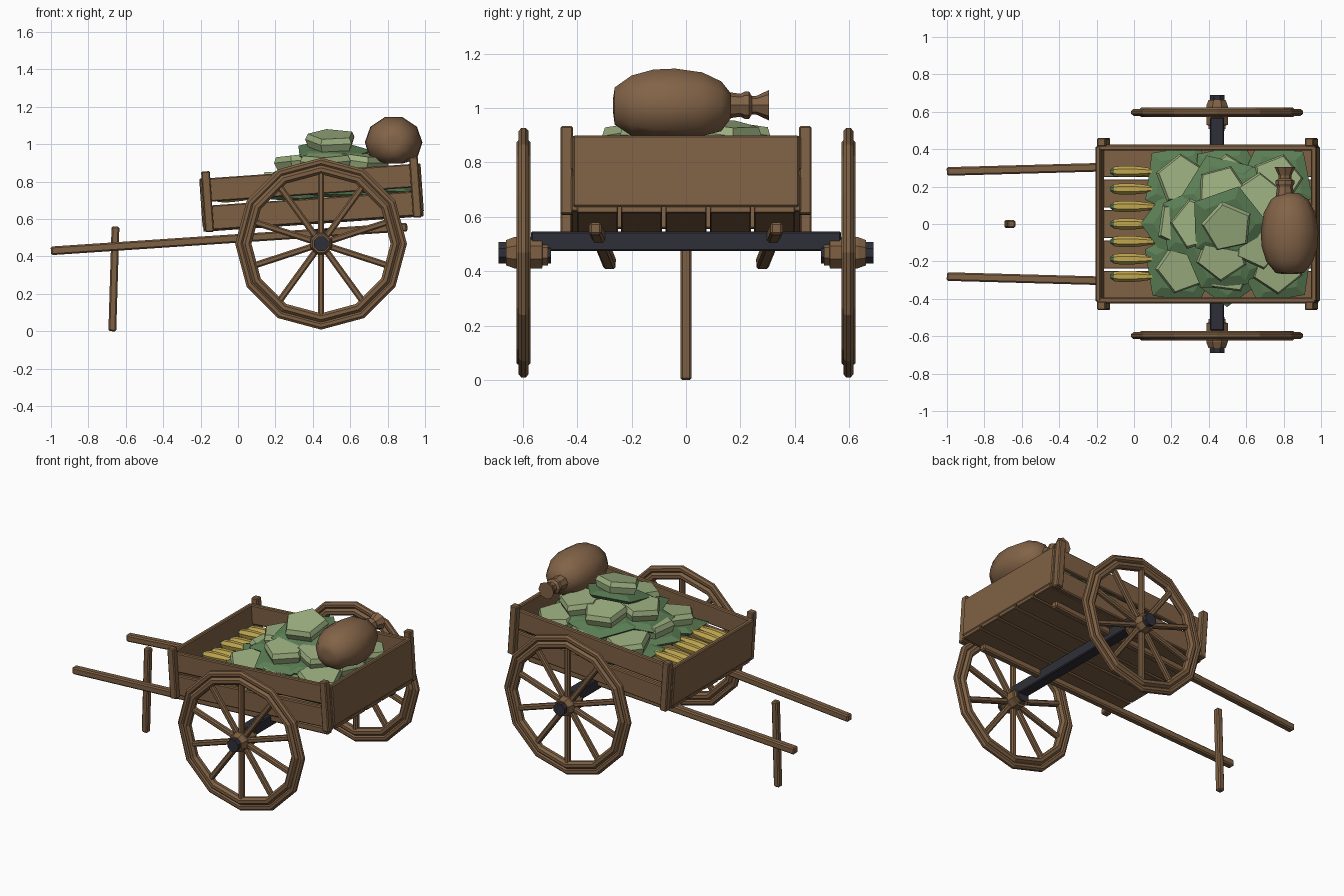
import bpy, bmesh, math, random
from mathutils import Matrix, Vector

if "Cube" in bpy.data.objects:
    bpy.data.objects.remove(bpy.data.objects["Cube"])

random.seed(4)

def material(name, rgb):
    m = bpy.data.materials.new(name)
    m.diffuse_color = (*rgb, 1)
    m.use_nodes = True
    m.node_tree.nodes["Principled BSDF"].inputs["Base Color"].default_value = m.diffuse_color
    return m

WOOD = material("brown wood", (0.21, 0.118, 0.057))
SACK = material("sack cloth", (0.225, 0.125, 0.064))
IRON = material("dark iron", (0.028, 0.028, 0.04))
LEAF = material("dark leaf green", (0.105, 0.21, 0.09))
HEAD = material("pale leaf green", (0.34, 0.44, 0.22))
CORN = material("corn yellow", (0.52, 0.38, 0.08))

def finish(name, bm, mats, matrix=Matrix(), smooth=False):
    bmesh.ops.transform(bm, matrix=matrix, verts=bm.verts)
    bmesh.ops.recalc_face_normals(bm, faces=bm.faces)
    me = bpy.data.meshes.new(name)
    for f in bm.faces:
        f.smooth = smooth
    bm.to_mesh(me)
    bm.free()
    for m in mats:
        me.materials.append(m)
    ob = bpy.data.objects.new(name, me)
    bpy.context.collection.objects.link(ob)
    return ob

def box(name, centre, size, mat, matrix=Matrix(), bevel=0.006):
    bm = bmesh.new()
    bmesh.ops.create_cube(bm, size=1)
    bmesh.ops.scale(bm, vec=size, verts=bm.verts)
    bmesh.ops.bevel(bm, geom=bm.edges[:], offset=bevel, segments=1, affect='EDGES')
    return finish(name, bm, [mat], matrix @ Matrix.Translation(centre))

def beam(name, a, b, w, mat, bevel=0.008):
    a, b = Vector(a), Vector(b)
    rot = (b - a).to_track_quat('Z', 'Y').to_matrix().to_4x4()
    return box(name, (0, 0, 0), (w, w, (b - a).length), mat,
               Matrix.Translation((a + b) / 2) @ rot, bevel)

def lathe(name, profile, n, mats, matrix=Matrix(), smooth=False, split=None):
    """Solid of revolution about z from (radius, height) points."""
    bm = bmesh.new()
    rings = [[bm.verts.new((r * math.cos(math.tau * i / n), r * math.sin(math.tau * i / n), z))
              for i in range(n)] for r, z in profile]
    for k in range(len(rings) - 1):
        for i in range(n):
            j = (i + 1) % n
            f = bm.faces.new((rings[k][i], rings[k][j], rings[k + 1][j], rings[k + 1][i]))
            if split is not None and k >= split:
                f.material_index = 1
    bm.faces.new(rings[0])
    top = bm.faces.new(rings[-1])
    if split is not None:
        top.material_index = 1
    return finish(name, bm, mats, matrix, smooth)

def ring(name, major, minor, depth, matrix):
    """Twelve-sided rim with an eight-sided section, axis along z."""
    bm = bmesh.new()
    loops = []
    for i in range(12):
        a = math.tau * i / 12
        loops.append([])
        for k in range(8):
            t = math.tau * (k + 0.5) / 8
            r = major + minor * math.cos(t)
            loops[-1].append(bm.verts.new((r * math.cos(a), r * math.sin(a), depth * math.sin(t))))
    for i in range(12):
        for k in range(8):
            p, q, l = loops[i], loops[(i + 1) % 12], (k + 1) % 8
            bm.faces.new((p[k], q[k], q[l], p[l]))
    return finish(name, bm, [WOOD], matrix)

# Wheels: tyre, felloe, spokes, hub and iron axle end on each side
WX, WZ = 0.444, 0.468
for s, side in ((-1, "front"), (1, "back")):
    M = Matrix.Translation((WX, s * 0.597, WZ)) @ Matrix.Rotation(-s * math.pi / 2, 4, 'X')
    ring(side + "_wheel_outer_rim", 0.438, 0.023, 0.02, M)
    ring(side + "_wheel_inner_rim", 0.396, 0.026, 0.028, M)
    for i in range(10):
        a = math.tau * i / 10 + math.pi / 2
        d = Vector((math.cos(a), 0, math.sin(a)))
        c = Vector((WX, s * 0.597, WZ))
        beam(side + "_wheel_spoke", c + d * 0.04, c + d * 0.395, 0.034, WOOD)
    lathe(side + "_hub", [(0.04, -0.09), (0.05, -0.09), (0.05, -0.07), (0.062, -0.068),
                          (0.062, 0.035), (0.05, 0.065), (0.03, 0.065)], 8, [WOOD],
          M @ Matrix.Rotation(math.pi / 8, 4, 'Z'))
    lathe(side + "_axle_end", [(0.042, -0.1), (0.042, 0.092)], 8, [IRON],
          M @ Matrix.Rotation(math.pi / 8, 4, 'Z'))

# Axle beam, handles and prop leg
box("axle_beam", (WX, 0, 0.51), (0.075, 1.14, 0.073), IRON)
for s in (-1, 1):
    beam("handle", (-1, s * 0.281, 0.43), (0.905, s * 0.333, 0.557), 0.046, WOOD)
beam("prop_leg", (-0.672, 0, 0.0), (-0.655, 0, 0.56), 0.042, WOOD)

# Sloping bed: floor planks, side planks, end boards and corner posts
BED = Matrix.Translation((0.404, 0, 0.572)) @ Matrix.Rotation(math.radians(-4), 4, 'Y')
for i in range(5):
    box("floor_plank", (0, (i - 2) * 0.163, 0.014), (1.18, 0.151, 0.026), WOOD, BED, 0.004)
for s in (-1, 1):
    box("lower_side_plank", (0, s * 0.408, 0.073), (1.17, 0.032, 0.132), WOOD, BED)
    box("upper_side_plank", (0, s * 0.408, 0.222), (1.17, 0.032, 0.126), WOOD, BED)
    box("end_board", (s * 0.578, 0, 0.155), (0.03, 0.83, 0.262), WOOD, BED)
    for t in (-1, 1):
        box("corner_post", (s * 0.557, t * 0.438, 0.16), (0.047, 0.046, 0.325), WOOD, BED)

# Heap of leafy vegetables: a flat five-sided leaf under a five-sided head
def cabbage(x, y, z, tilt_x=None, tilt_y=None):
    tx = math.radians(random.uniform(-8, 8) if tilt_x is None else tilt_x)
    ty = math.radians(random.uniform(-8, 8) if tilt_y is None else tilt_y)
    M = (Matrix.Translation((x, y, z)) @ Matrix.Rotation(tx, 4, 'X')
         @ Matrix.Rotation(ty, 4, 'Y') @ Matrix.Rotation(random.uniform(0, 6), 4, 'Z'))
    lathe("cabbage_leaves", [(0.19, -0.02), (0.215, 0.0), (0.15, 0.02)], 5, [LEAF], M)
    lathe("cabbage_head", [(0.12, 0.0), (0.142, 0.06), (0.128, 0.09)], 5, [HEAD],
          M @ Matrix.Rotation(0.5, 4, 'Z'))

for x in (0.25, 0.5, 0.76):
    for y in (-0.23, 0.0, 0.23):
        cabbage(x, y, 0.735 + 0.07 * (x - 0.25) + (0.02 if y == 0 else 0),
                -25 * y, 4)
for x, y in ((0.34, 0.0), (0.47, 0.17), (0.47, -0.16), (0.66, 0.13), (0.66, -0.1)):
    cabbage(x, y, 0.855, -45 * y, 40 * (x - 0.5))
cabbage(0.5, 0.0, 0.965, 13, 0)

# Row of corn cobs with green stalk ends
for i in range(7):
    M = (Matrix.Translation((-0.125, (i - 3) * 0.0935, 0.715 + 0.015 * (i % 2)))
         @ Matrix.Rotation(math.radians(86), 4, 'Y'))
    lathe("corn_cob", [(0.012, 0), (0.026, 0.02), (0.03, 0.055), (0.031, 0.09), (0.028, 0.15),
                       (0.018, 0.22), (0.004, 0.27)], 7, [LEAF, CORN], M, split=1)

# Sack lying across the back, flattened underneath, with a tied neck
M = Matrix.Translation((0.832, 0, 1.01)) @ Matrix.Rotation(-math.pi / 2, 4, 'X')
sack = lathe("sack", [(0.03, -0.268), (0.075, -0.262), (0.125, -0.2), (0.15, -0.12), (0.154, -0.04),
                      (0.138, 0.06), (0.1, 0.13), (0.05, 0.165)], 10, [SACK], M, smooth=True)
for v in sack.data.vertices:
    if v.co.z > 1.01:
        v.co.z = 1.01 + (v.co.z - 1.01) * 0.92
    v.co.z = max(v.co.z, 0.897)
lathe("sack_neck", [(0.05, 0.145), (0.042, 0.2), (0.05, 0.215), (0.05, 0.232), (0.034, 0.242),
                    (0.034, 0.258), (0.056, 0.305)], 8, [SACK],
      Matrix.Translation((-0.025, 0, 0)) @ M)
